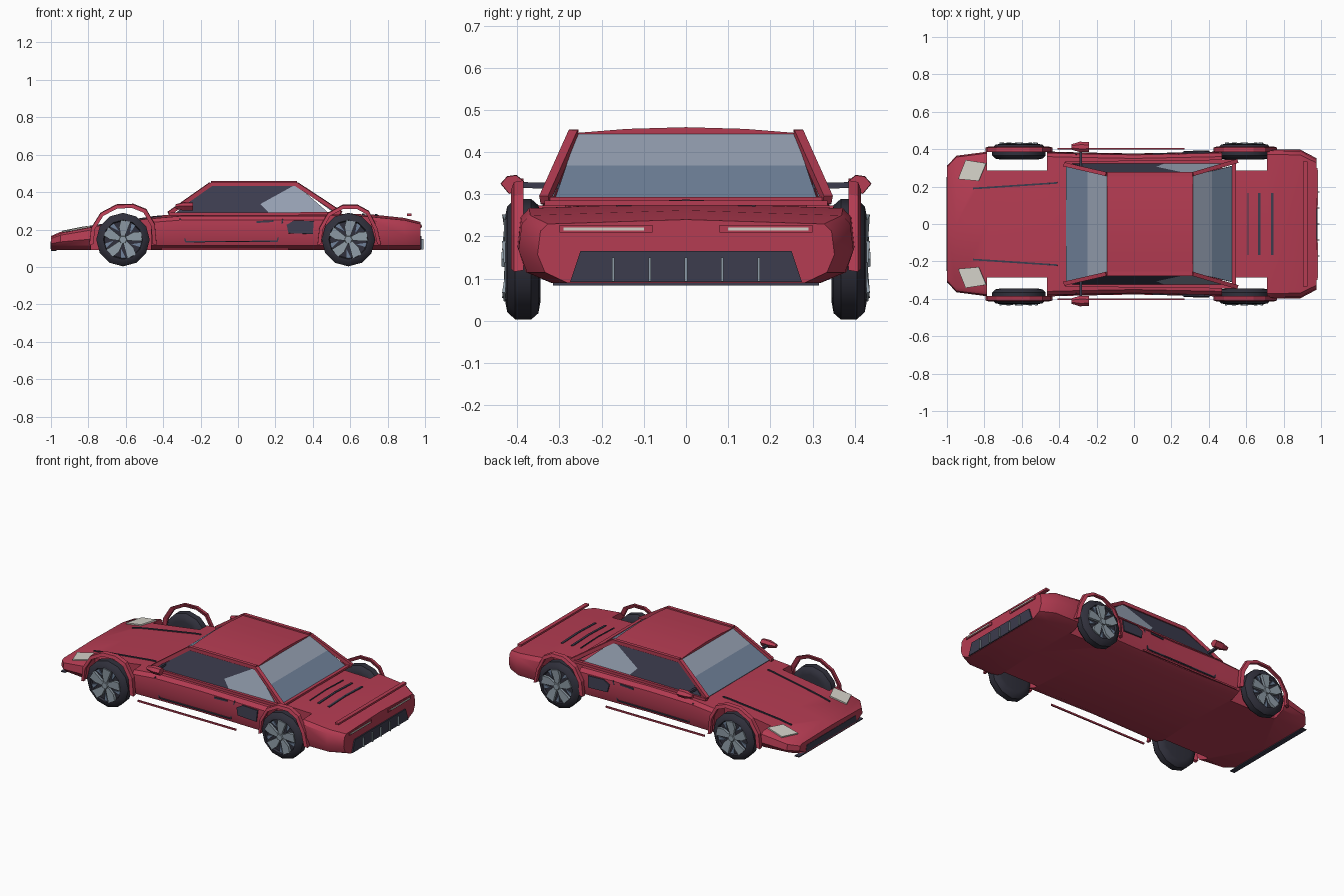
import bpy, bmesh, math
from mathutils import Vector
from mathutils.bvhtree import BVHTree

if "Cube" in bpy.data.objects:
    bpy.data.objects.remove(bpy.data.objects["Cube"])


def material(name, rgb):
    m = bpy.data.materials.new(name)
    m.use_nodes = True
    m.diffuse_color = (*rgb, 1)
    m.node_tree.nodes["Principled BSDF"].inputs["Base Color"].default_value = (*rgb, 1)
    return m


RED = material("red paint", (0.46, 0.045, 0.085))
DARK = material("dark trim", (0.045, 0.045, 0.075))
TYRE = material("tyre rubber", (0.03, 0.03, 0.045))
GLASS = material("blue glass", (0.16, 0.22, 0.32))
GLARE = material("pale glass", (0.30, 0.35, 0.44))
RIM = material("rim metal", (0.27, 0.33, 0.38))
CREAM = material("cream lamp", (0.66, 0.64, 0.58))


def finish(name, bm, mat, smooth=None):
    bmesh.ops.recalc_face_normals(bm, faces=bm.faces)
    me = bpy.data.meshes.new(name)
    bm.to_mesh(me)
    bm.free()
    me.materials.append(mat)
    ob = bpy.data.objects.new(name, me)
    bpy.context.collection.objects.link(ob)
    if smooth:
        activate(ob)
        bpy.ops.object.shade_smooth_by_angle(angle=math.radians(smooth))
    return ob


def activate(ob):
    bpy.ops.object.select_all(action='DESELECT')
    ob.select_set(True)
    bpy.context.view_layer.objects.active = ob


def add_loft(bm, rings):
    rows = [[bm.verts.new(p) for p in r] for r in rings]
    n = len(rows[0])
    for a, b in zip(rows, rows[1:]):
        for i in range(n):
            bm.faces.new((a[i], a[(i + 1) % n], b[(i + 1) % n], b[i]))
    bm.faces.new(rows[0])
    bm.faces.new(rows[-1])


def loft(name, rings, mat, smooth=None):
    bm = bmesh.new()
    add_loft(bm, rings)
    return finish(name, bm, mat, smooth)


def plate(name, pts, mat, push=0.004):
    """Thin solid sheet centred on a flat outline."""
    pts = [Vector(p) for p in pts]
    n = (pts[1] - pts[0]).cross(pts[2] - pts[0]).normalized() * push
    return loft(name, [[p - n for p in pts], [p + n for p in pts]], mat)


def bars(name, path, mat, width, height, up=(0, 0, 1)):
    """Straight rectangular bars joining the points of a path."""
    bm = bmesh.new()
    path = [Vector(p) for p in path]
    for p, q in zip(path, path[1:]):
        side = (q - p).cross(Vector(up)).normalized()
        top = side.cross(q - p).normalized() * height / 2
        side *= width / 2
        add_loft(bm, [[c + side + top, c - side + top, c - side - top, c + side - top]
                      for c in (p, q)])
    return finish(name, bm, mat)


def mirrored(half):
    return half + [(x, -y, z) for x, y, z in reversed(half) if y]


# Body shell: station, half width, top height
def section(x, w, top):
    zb, h = 0.09, top - 0.09
    return mirrored([(x, 0, zb), (x, w * 0.8, zb), (x, w * 0.95, zb + 0.025),
                     (x, w, zb + h * 0.45), (x, w * 0.98, zb + h * 0.82),
                     (x, w * 0.93, zb + h * 0.93), (x, 0, top)])


stations = [(-1, 0.31, 0.165), (-0.95, 0.365, 0.187), (-0.78, 0.387, 0.222),
            (-0.45, 0.387, 0.272), (-0.3, 0.383, 0.286), (0, 0.377, 0.287),
            (0.45, 0.387, 0.287), (0.72, 0.4, 0.28), (0.89, 0.397, 0.262), (0.975, 0.352, 0.24)]
body = loft("body_shell", [section(*s) for s in stations], RED)
tree = BVHTree.FromPolygons([v.co for v in body.data.vertices],
                            [p.vertices[:] for p in body.data.polygons])


def on_top(x, y, lift=0.005):
    return tree.ray_cast(Vector((x, y, 2)), Vector((0, 0, -1)))[0] + Vector((0, 0, lift))


def on_side(x, z, s, lift=0.002):
    return tree.ray_cast(Vector((x, s * 2, z)), Vector((0, -s, 0)))[0] + Vector((0, s * lift, 0))


# Open wheel wells
bm = bmesh.new()
for x0, x1 in ((-0.785, -0.465), (0.47, 0.71)):
    for s in (1, -1):
        add_loft(bm, [[(x0, s * a, z), (x1, s * a, z), (x1, s * 0.6, z), (x0, s * 0.6, z)]
                      for z, a in ((-0.1, 0.287), (0.5, 0.287))])
cutter = finish("wheel_well_cutter", bm, RED)
cutter.hide_render = True
cut = body.modifiers.new("wells", 'BOOLEAN')
cut.operation = 'DIFFERENCE'
cut.solver = 'EXACT'
cut.object = cutter
activate(body)
bpy.ops.object.modifier_apply(modifier=cut.name)
bpy.data.objects.remove(cutter)
bpy.ops.object.shade_smooth_by_angle(angle=math.radians(35))

# Roof
loft("roof", [mirrored([(x, 0, 0.434), (x, 0.265, 0.434), (x, 0.265, 0.445),
                        (x, 0.14, 0.455), (x, 0, 0.459)]) for x in (-0.145, 0.315)], RED, 35)


# Front and rear glass, each with a pale upper band
def glass_band(name, low, high, a, b, mat):
    lo, hi = [Vector(p) for p in (low, high)]
    p, q = lo.lerp(hi, a), lo.lerp(hi, b)
    flip = Vector((1, -1, 1))
    plate(name, [p, q, q * flip, p * flip], mat)


for name, low, high in (("windshield", (-0.36, 0.312, 0.282), (-0.14, 0.262, 0.441)),
                        ("rear_window", (0.53, 0.312, 0.282), (0.31, 0.258, 0.441))):
    glass_band(name + "_lower", low, high, 0, 0.52, GLASS)
    glass_band(name + "_upper", low, high, 0.52, 1, GLARE)
bars("rear_window_sill", [(0.535, -0.33, 0.288), (0.535, 0.33, 0.288)], RED, 0.02, 0.012)


def wheel(label, cx, s):
    cz, n = 0.146, 12

    def at(r, a, y):
        return (cx + r * math.cos(a), s * y, cz + r * math.sin(a))

    angles = [math.tau * i / n for i in range(n)]
    profile = [(0.345, 0.10), (0.35, 0.128), (0.367, 0.143), (0.405, 0.143),
               (0.424, 0.125), (0.428, 0.105), (0.415, 0.1)]
    loft(label + "_tyre", [[at(r, a, y) for a in angles] for y, r in profile], TYRE, 40)
    # Five broad spokes around a hub
    bm = bmesh.new()
    for k in range(5):
        a = math.tau * k / 5 + math.pi / 2
        add_loft(bm, [[at(0.015, a - 0.6, y), at(0.103, a - 0.4, y + 0.002),
                       at(0.106, a + 0.1, y + 0.006), at(0.07, a + 0.3, y), at(0.02, a + 0.6, y)]
                      for y in (0.412, 0.43)])
    finish(label + "_spokes", bm, RIM)
    bm = bmesh.new()
    for k in range(5):
        a = math.tau * k / 5 + math.pi / 2 + 0.63
        add_loft(bm, [[at(0.05, a - 0.2, y), at(0.1, a - 0.1, y), at(0.1, a + 0.15, y)]
                      for y in (0.412, 0.422)])
    finish(label + "_spoke_inserts", bm, GLASS)
    loft(label + "_hub", [[at(r, a, y) for a in angles[::2]]
                          for r, y in ((0.028, 0.412), (0.02, 0.437))], RIM)


arch_front = [(-0.795, 0.12), (-0.785, 0.21), (-0.735, 0.29), (-0.65, 0.335),
              (-0.56, 0.338), (-0.49, 0.31), (-0.445, 0.23), (-0.435, 0.12)]
arch_rear = [(0.425, 0.12), (0.435, 0.21), (0.48, 0.29), (0.56, 0.333),
             (0.64, 0.333), (0.7, 0.3), (0.745, 0.21), (0.765, 0.12)]

for s, side in ((1, "far"), (-1, "near")):
    # Wheels and free-standing arches
    for end, cx, arch in (("front", -0.615, arch_front), ("rear", 0.59, arch_rear)):
        wheel(f"{side}_{end}", cx, s)
        rings = []
        for x, z in arch:
            ix, iz = cx + (x - cx) * 0.88, 0.146 + (z - 0.146) * 0.88
            rings.append([(x, s * 0.385, z), (x, s * 0.408, z - 0.004),
                          (ix, s * 0.415, iz), (ix, s * 0.395, iz)])
        loft(f"{side}_{end}_arch", rings, RED)

    # Side glass, dark ahead and pale behind
    def pane(pts):
        return [(x, s * (0.322 - (z - 0.285) * 0.39), z) for x, z in pts]
    plate(side + "_door_window", pane([(-0.34, 0.282), (-0.14, 0.44), (0.31, 0.44),
                                       (0.12, 0.335), (0.17, 0.282)]), DARK)
    plate(side + "_quarter_window", pane([(0.31, 0.44), (0.49, 0.282), (0.17, 0.282),
                                          (0.12, 0.335)]), GLARE)
    # Pillars, roof rail and belt rail
    bars(side + "_cabin_frame", [(-0.37, s * 0.318, 0.285), (-0.145, s * 0.266, 0.443),
                                 (0.312, s * 0.266, 0.443), (0.55, s * 0.336, 0.287)],
         RED, 0.022, 0.022)
    bars(side + "_belt_rail", [(-0.37, s * 0.325, 0.282), (0.54, s * 0.335, 0.285)],
         RED, 0.02, 0.016)

    # Door gap, handle, intake and sill strip
    door = [(-0.31, 0.258), (-0.28, 0.135), (0.21, 0.137), (0.24, 0.255)]
    bars(side + "_door_gap", [on_side(x, z, s) for x, z in door], DARK, 0.007, 0.007)
    bars(side + "_door_handle", [on_side(0.1, 0.24, s), on_side(0.19, 0.245, s)],
         DARK, 0.008, 0.01)
    vent = [(0.27, 0.18), (0.4, 0.176), (0.405, 0.245), (0.3, 0.248), (0.26, 0.225)]
    plate(side + "_intake", [on_side(x, z, s, 0.004) for x, z in vent], DARK)
    bars(side + "_sill_strip", [(-0.41, s * 0.402, 0.095), (0.27, s * 0.402, 0.095)],
         RED, 0.008, 0.01)

    # Mirror
    bars(side + "_mirror_stem", [(-0.285, s * 0.3, 0.32), (-0.285, s * 0.4, 0.322)],
         DARK, 0.014, 0.014)
    loft(side + "_mirror", [[(x, s * (0.412 + k * a), 0.323 + k * b) for a, b in
                             ((-0.028, 0.008), (-0.01, 0.023), (0.012, 0.02),
                              (0.028, 0.002), (0.008, -0.022), (-0.014, -0.018))]
                            for x, k in ((-0.335, 0.5), (-0.29, 1), (-0.24, 0.95))], RED)

    # Lamps and bonnet creases
    lamp = [(-0.94, 0.24), (-0.83, 0.23), (-0.79, 0.325), (-0.9, 0.342)]
    plate(side + "_headlamp", [on_top(x, s * y) for x, y in lamp], CREAM)
    crease = [(-0.86, 0.19), (-0.78, 0.195), (-0.45, 0.217), (-0.41, 0.22)]
    bars(side + "_bonnet_crease", [on_top(x, s * y, 0.002) for x, y in crease],
         DARK, 0.009, 0.007)
    for name, y0, y1, h, x, mat in (("tail_slot", 0.08, 0.3, 0.018, 0.976, DARK),
                                    ("tail_lamp", 0.1, 0.29, 0.007, 0.979, CREAM)):
        plate(f"{side}_{name}", [(x, s * y, 0.218 + z) for y, z in
                                 ((y0, -h / 2), (y1, -h / 2), (y1, h / 2), (y0, h / 2))],
              RED if mat is DARK else mat)

# Rear deck slots
for i, (x, w) in enumerate(((0.61, 0.006), (0.67, 0.013), (0.74, 0.013))):
    bars(f"deck_slot_{i + 1}", [on_top(x, y, 0.001) for y in (-0.165, 0, 0.165)], DARK, w, 0.007)

# Rear grille with fins, and spoiler lip
plate("rear_grille", [(0.978, -0.275, 0.092), (0.978, 0.275, 0.092),
                      (0.978, 0.25, 0.166), (0.978, -0.25, 0.166)], DARK)
for i in range(5):
    y = (i - 2) * 0.086
    bars(f"grille_fin_{i + 1}", [(0.985, y, 0.093), (0.985, y, 0.15)], RIM, 0.006, 0.012,
         up=(1, 0, 0))
bars("spoiler_lip", [(0.915, -0.335, 0.279), (0.915, 0.335, 0.279)], RED, 0.025, 0.012)

# Nose grille and splitter
plate("nose_grille", [(-0.998, -0.25, 0.095), (-0.998, 0.25, 0.095),
                      (-0.998, 0.24, 0.135), (-0.998, -0.24, 0.135)], DARK)
bars("front_splitter", [(-0.985, -0.315, 0.087), (-0.985, 0.315, 0.087)], DARK, 0.03, 0.006)
